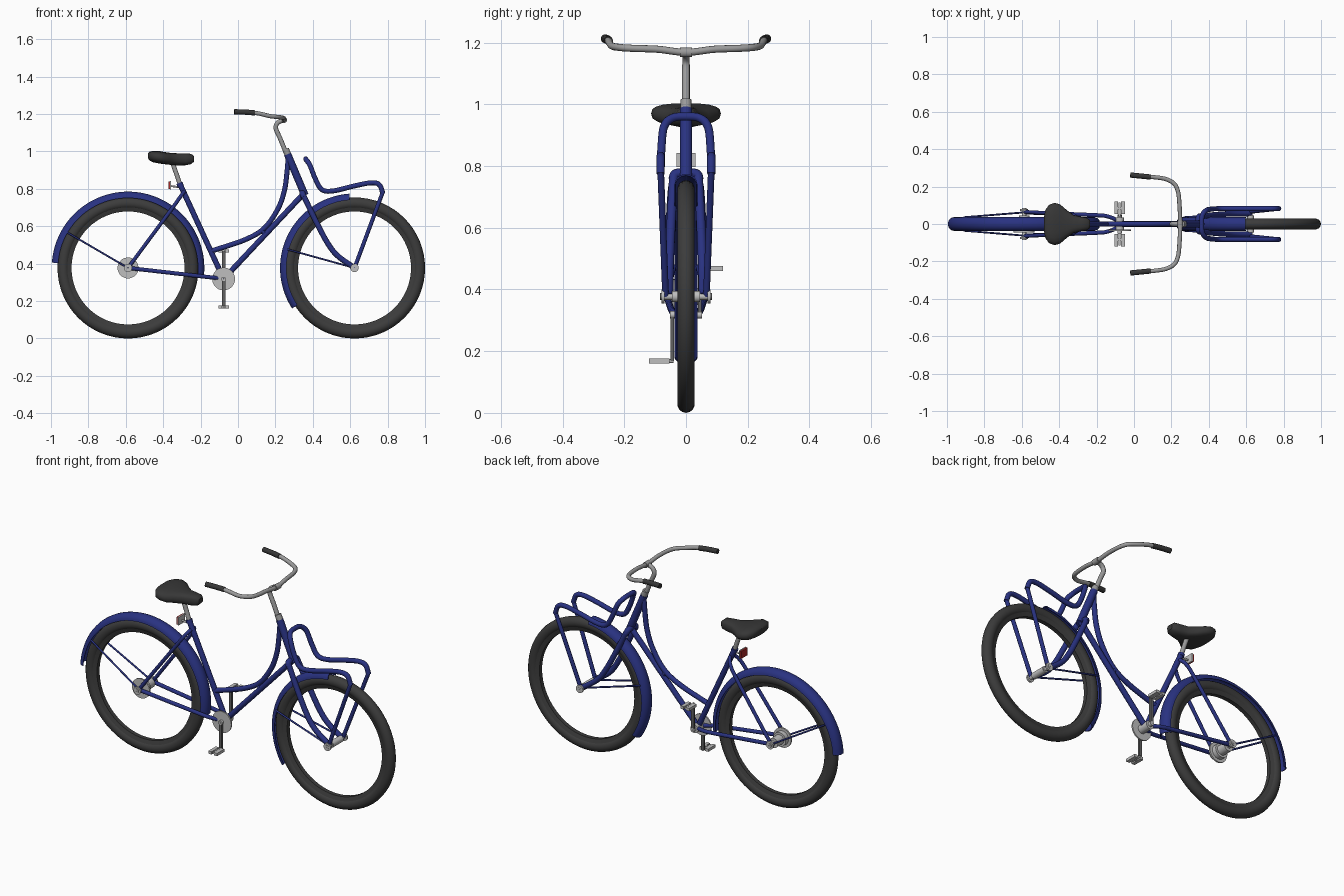
import bpy, bmesh, math
from mathutils import Vector

if "Cube" in bpy.data.objects:
    bpy.data.objects.remove(bpy.data.objects["Cube"])

def mat(name, c):
    m = bpy.data.materials.new(name)
    m.diffuse_color = (*c, 1)
    m.use_nodes = True
    m.node_tree.nodes["Principled BSDF"].inputs["Base Color"].default_value = m.diffuse_color
    return m

BLUE = mat("frame blue", (0.022, 0.032, 0.22))
RUBBER = mat("tyre dark grey", (0.045, 0.045, 0.045))
SEAT = mat("seat charcoal", (0.038, 0.038, 0.038))
CHROME = mat("bar grey", (0.33, 0.33, 0.33))
METAL = mat("light metal", (0.52, 0.52, 0.52))
CRANK = mat("crank grey", (0.12, 0.12, 0.12))
RED = mat("reflector red", (0.4, 0.02, 0.02))

def finish(name, bm, m, smooth=True):
    bmesh.ops.recalc_face_normals(bm, faces=bm.faces)
    me = bpy.data.meshes.new(name)
    bm.to_mesh(me)
    bm.free()
    ob = bpy.data.objects.new(name, me)
    bpy.context.collection.objects.link(ob)
    me.materials.append(m)
    if smooth:
        bpy.ops.object.select_all(action='DESELECT')
        ob.select_set(True)
        bpy.context.view_layer.objects.active = ob
        bpy.ops.object.shade_smooth_by_angle(angle=math.radians(40))
    return ob

def loft(name, rings, m, closed=False):
    """Skin a list of equal-length closed rings, capped unless the loop closes."""
    bm = bmesh.new()
    vs = [[bm.verts.new(p) for p in r] for r in rings]
    n, k = len(vs), len(vs[0])
    for i in range(n if closed else n - 1):
        a, b = vs[i], vs[(i + 1) % n]
        for j in range(k):
            bm.faces.new((a[j], a[(j + 1) % k], b[(j + 1) % k], b[j]))
    if not closed:
        bm.faces.new(vs[0])
        bm.faces.new(vs[-1])
    return finish(name, bm, m)

def tube(name, pts, r, m, sides=12, steps=7):
    """Round tube through points, smoothed when there are more than two."""
    P = [Vector(p) for p in pts]
    path = P
    if len(P) > 2:
        Q = [2 * P[0] - P[1]] + P + [2 * P[-1] - P[-2]]
        path = []
        for i in range(1, len(Q) - 2):
            a, b, c, d = Q[i - 1:i + 3]
            for s in range(steps):
                t = s / steps
                path.append(0.5 * (2 * b + (c - a) * t + (2 * a - 5 * b + 4 * c - d) * t * t
                                   + (3 * b - a - 3 * c + d) * t ** 3))
        path.append(P[-1])
    rings, u = [], None
    for i, p in enumerate(path):
        t = (path[min(i + 1, len(path) - 1)] - path[max(i - 1, 0)]).normalized()
        if u is None:
            u = t.orthogonal()
        u = (u - t * u.dot(t)).normalized()
        v = t.cross(u)
        rings.append([p + r * (math.cos(2 * math.pi * k / sides) * u
                               + math.sin(2 * math.pi * k / sides) * v) for k in range(sides)])
    return loft(name, rings, m)

def pair(name, pts, r, m):
    for s, side in ((-1, "right"), (1, "left")):
        tube(f"{side}_{name}", [(x, s * y, z) for x, y, z in pts], r, m)

def spin(name, prof, c, m, a0=0, a1=360, n=64):
    """Sweep a closed (radius, y) profile around an axle at c=(x, z)."""
    full = a1 - a0 == 360
    rings = []
    for i in range(n if full else n + 1):
        a = math.radians(a0 + (a1 - a0) * i / n)
        rings.append([(c[0] + r * math.cos(a), y, c[1] + r * math.sin(a)) for r, y in prof])
    return loft(name, rings, m, full)

def disc(name, c, y0, y1, r, m, hole=0.002):
    return spin(name, [(hole, y0), (r, y0), (r, y1), (hole, y1)], c, m, n=32)

def box(name, lo, hi, m):
    x0, y0, z0 = lo
    x1, y1, z1 = hi
    return loft(name, [[(x, y0, z0), (x, y1, z0), (x, y1, z1), (x, y0, z1)] for x in (x0, x1)], m)

R, F, B = (-0.588, 0.377), (0.623, 0.377), (-0.077, 0.318)   # rear axle, front axle, crank axle

# Wheels: tyre and rim
for side, c in (("rear", R), ("front", F)):
    ring = [(0.346 + 0.031 * math.cos(math.tau * k / 14), 0.029 * math.sin(math.tau * k / 14)) for k in range(14)]
    spin(side + "_tyre", ring, c, RUBBER)
    spin(side + "_rim", [(0.302, -0.012), (0.302, 0.012), (0.325, 0.02), (0.325, -0.02)], c, RUBBER)

# Mudguards: thin curved shells
def guard(name, c, r, a0, a1):
    arc = [math.pi * k / 10 for k in range(11)]
    out = [(r - 0.034 + 0.034 * math.sin(a), 0.037 * math.cos(a)) for a in arc]
    inn = [(r - 0.034 + 0.029 * math.sin(a), 0.033 * math.cos(a)) for a in reversed(arc)]
    spin(name, out + inn, c, BLUE, a0, a1)

guard("rear_mudguard", R, 0.408, -8, 176)
guard("front_mudguard", F, 0.398, 94, 213)

# Mudguard stays
pair("rear_mudguard_stay", [(R[0], 0.062, R[1]), (-0.91, 0.036, 0.565)], 0.005, BLUE)
pair("front_mudguard_stay", [(F[0], 0.06, F[1]), (0.265, 0.036, 0.476)], 0.005, BLUE)

# Frame
tube("head_tube", [(0.265, 0, 0.985), (0.358, 0, 0.765)], 0.02, BLUE, 16)
tube("loop_tube", [(0.268, 0, 0.96), (0.262, 0, 0.89), (0.248, 0, 0.79), (0.212, 0, 0.69),
                   (0.139, 0, 0.588), (0.035, 0, 0.527), (-0.14, 0, 0.468)], 0.014, BLUE)
tube("down_tube", [(0.352, 0, 0.775), (B[0], 0, B[1])], 0.015, BLUE)
tube("frame_link", [(0.125, 0, 0.582), (0.145, 0, 0.555)], 0.013, BLUE)
tube("seat_tube", [(-0.31, 0, 0.825), (B[0], 0, B[1])], 0.015, BLUE)
pair("chain_stay", [(-0.085, 0.018, 0.32), (-0.14, 0.04, 0.326), (-0.22, 0.048, 0.335),
                    (R[0], 0.062, R[1])], 0.011, BLUE)
pair("seat_stay", [(-0.288, 0.014, 0.785), (-0.31, 0.04, 0.755), (-0.36, 0.052, 0.685),
                   (R[0], 0.065, R[1])], 0.01, BLUE)

# Fork with crown
tube("fork_crown", [(0.352, -0.042, 0.755), (0.345, -0.03, 0.775), (0.345, 0.03, 0.775),
                    (0.352, 0.042, 0.755)], 0.016, BLUE)
pair("fork_leg", [(0.35, 0.04, 0.765), (0.42, 0.048, 0.62), (0.482, 0.053, 0.505),
                  (0.535, 0.055, 0.44), (F[0], 0.056, F[1])], 0.015, BLUE)

# Front carrier: one looped tube plus legs
half = [(0.365, 0.045, 0.955), (0.385, 0.072, 0.925), (0.415, 0.08, 0.85), (0.45, 0.082, 0.795),
        (0.51, 0.082, 0.789), (0.62, 0.082, 0.815), (0.71, 0.082, 0.832),
        (0.755, 0.082, 0.822), (0.775, 0.082, 0.775)]
tube("front_carrier", [(x, -y, z) for x, y, z in reversed(half)] + [(0.362, 0, 0.96)] + half, 0.0135, BLUE)
pair("carrier_leg", [(0.775, 0.082, 0.785), (F[0], 0.066, F[1])], 0.011, BLUE)

# Hubs and axles
disc("front_hub", F, -0.045, 0.045, 0.018, METAL)
disc("front_axle", F, -0.082, 0.082, 0.011, METAL)
disc("rear_hub", R, -0.045, 0.045, 0.028, METAL)
disc("rear_axle", R, -0.085, 0.085, 0.012, METAL)
for s in (-1, 1):
    disc("front_axle_nut", F, s * 0.07, s * 0.08, 0.022, METAL)
    disc("rear_axle_nut", R, s * 0.07, s * 0.08, 0.022, METAL)
disc("rear_sprocket", R, -0.045, -0.036, 0.056, METAL)
disc("hub_drum", R, -0.036, -0.01, 0.04, METAL)

# Chainring, cranks and pedals
disc("bottom_bracket", B, -0.034, 0.034, 0.024, METAL)
disc("chainring", B, -0.038, -0.03, 0.061, METAL)
disc("crank_axle", B, -0.052, 0.052, 0.012, METAL)
for s, side in ((-1, "right"), (1, "left")):
    zp = B[1] + s * 0.15
    y = s * 0.045
    box(side + "_crank", (B[0] - 0.009, y - 0.006, min(zp, B[1])), (B[0] + 0.009, y + 0.006, max(zp, B[1])), CRANK)
    tube(side + "_pedal_axle", [(B[0], s * 0.04, zp), (B[0], s * 0.115, zp)], 0.006, METAL)
    for dx in (-0.018, 0.018):
        ya, yb = sorted((s * 0.053, s * 0.12))
        box(side + "_pedal_bar", (B[0] + dx - 0.01, ya, zp - 0.008), (B[0] + dx + 0.01, yb, zp + 0.008), METAL)
    ya, yb = sorted((s * 0.078, s * 0.09))
    box(side + "_pedal_bridge", (B[0] - 0.02, ya, zp - 0.007), (B[0] + 0.02, yb, zp + 0.007), METAL)

# Stem, handlebar and grips
tube("stem", [(0.262, 0, 0.98), (0.225, 0, 1.07), (0.202, 0, 1.125), (0.215, 0, 1.155), (0.248, 0, 1.168)], 0.0125, CHROME)
tube("head_collar", [(0.268, 0, 0.98), (0.254, 0, 1.013)], 0.018, CHROME, 16)
tube("bar_clamp", [(0.247, -0.02, 1.168), (0.247, 0.02, 1.168)], 0.016, CHROME)
bar = [(0.244, 0.09, 1.178), (0.236, 0.17, 1.181), (0.215, 0.215, 1.184), (0.17, 0.24, 1.189),
       (0.11, 0.25, 1.203), (0.05, 0.255, 1.21)]
tube("handlebar", [(x, -y, z) for x, y, z in reversed(bar)] + [(0.247, 0, 1.168)] + bar, 0.0115, CHROME)
pair("grip", [(0.09, 0.251, 1.206), (0.04, 0.256, 1.21), (-0.02, 0.262, 1.212)], 0.0145, SEAT)

# Seat: lofted from tail to nose (x, half width, bottom, top)
rings = []
for x, w, lo, hi in [(-0.481, 0.04, 0.965, 0.99), (-0.474, 0.075, 0.952, 0.998), (-0.455, 0.102, 0.942, 1.003),
                     (-0.425, 0.113, 0.936, 1.003), (-0.395, 0.105, 0.932, 0.997), (-0.36, 0.075, 0.928, 0.992),
                     (-0.325, 0.049, 0.925, 0.99), (-0.28, 0.038, 0.926, 0.99), (-0.25, 0.033, 0.932, 0.987),
                     (-0.236, 0.02, 0.945, 0.975)]:
    ring = []
    for k in range(20):
        a = math.tau * k / 20
        c, s = math.cos(a), math.sin(a)
        ring.append((x, w * math.copysign(abs(c) ** 0.75, c),
                     (lo + hi) / 2 + (hi - lo) / 2 * math.copysign(abs(s) ** 0.7, s)))
    rings.append(ring)
loft("seat", rings, SEAT)
tube("seat_post", [(-0.352, 0, 0.945), (-0.305, 0, 0.81)], 0.0125, CHROME)
tube("seat_clamp", [(-0.313, 0, 0.832), (-0.307, 0, 0.815)], 0.018, BLUE)

# Rear reflector: red lens on a grey back plate with bracket
box("reflector_lens", (-0.372, -0.028, 0.798), (-0.363, 0.028, 0.84), RED)
box("reflector_back", (-0.363, -0.03, 0.796), (-0.357, 0.03, 0.842), METAL)
tube("reflector_bracket", [(-0.36, 0, 0.815), (-0.308, 0, 0.808)], 0.005, METAL)
